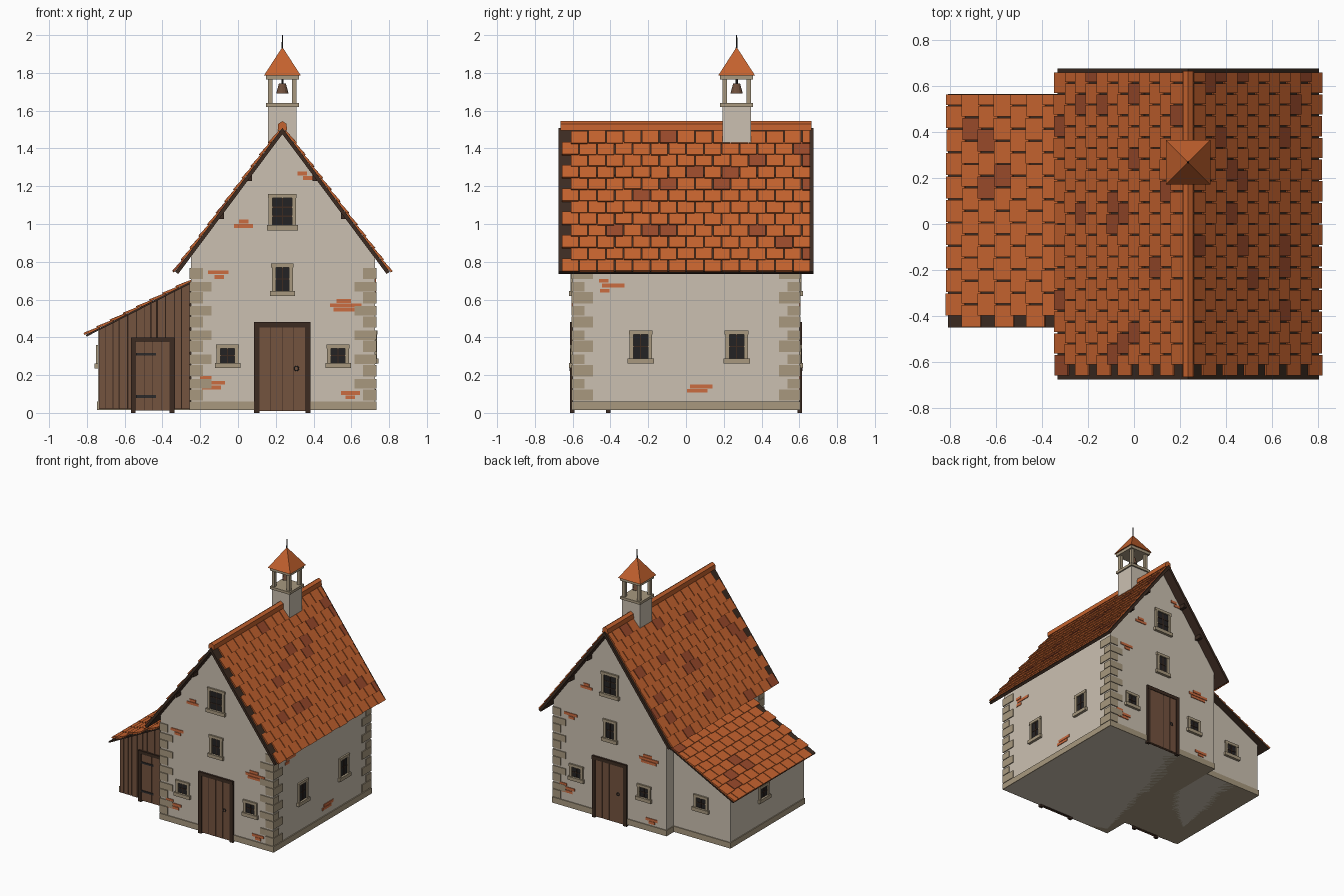
import bpy, bmesh, math, random
from mathutils import Vector

if "Cube" in bpy.data.objects:
    bpy.data.objects.remove(bpy.data.objects["Cube"])

random.seed(4)

def mat(name, hexcol):
    m = bpy.data.materials.new(name)
    srgb = [int(hexcol[i:i + 2], 16) / 255 for i in (0, 2, 4)]
    m.diffuse_color = [c / 12.92 if c < 0.04 else ((c + 0.055) / 1.055) ** 2.4 for c in srgb] + [1]
    m.use_nodes = True
    m.node_tree.nodes["Principled BSDF"].inputs["Base Color"].default_value = m.diffuse_color
    return m

PLASTER, STONE = mat("plaster", "CBC0B1"), mat("stone", "A8997F")
TILE, TILE_DARK = mat("roof_tile", "C4622E"), mat("roof_tile_dark", "98492A")
WOOD, DARK = mat("wood", "74533F"), mat("dark_wood", "3C2B21")
GLASS, IRON = mat("window_glass", "242223"), mat("iron", "2C2A2A")
BRICK, BRONZE = mat("brick", "CB6C40"), mat("bronze", "6E4F3C")

def hexa(bm, pts, mi=0):
    """Six-sided block from bottom four and top four corners."""
    v = [bm.verts.new(p) for p in pts]
    for f in ((3, 2, 1, 0), (4, 5, 6, 7), (0, 1, 5, 4), (1, 2, 6, 5), (2, 3, 7, 6), (3, 0, 4, 7)):
        bm.faces.new([v[i] for i in f]).material_index = mi

def finish(name, bm, *mats):
    bmesh.ops.recalc_face_normals(bm, faces=bm.faces)
    me = bpy.data.meshes.new(name)
    bm.to_mesh(me)
    bm.free()
    for m in mats:
        me.materials.append(m)
    ob = bpy.data.objects.new(name, me)
    bpy.context.collection.objects.link(ob)
    return ob

def boxes(name, items, m):
    """items: (x0, x1, y0, y1, z0, z1)"""
    bm = bmesh.new()
    for a, b, c, d, e, f in items:
        hexa(bm, [(a, c, e), (b, c, e), (b, d, e), (a, d, e), (a, c, f), (b, c, f), (b, d, f), (a, d, f)])
    return finish(name, bm, m)

def prism(name, prof, y0, y1, m):
    """Extrude an x-z profile along y."""
    bm = bmesh.new()
    a = [bm.verts.new((x, y0, z)) for x, z in prof]
    b = [bm.verts.new((x, y1, z)) for x, z in prof]
    bm.faces.new(a)
    bm.faces.new(b[::-1])
    n = len(prof)
    for i in range(n):
        bm.faces.new((a[i], b[i], b[(i + 1) % n], a[(i + 1) % n]))
    return finish(name, bm, m)

# Walls as (origin x, origin y, right direction, outward direction)
CX = 0.235
FRONT = (CX, -0.6, (1, 0), (0, -1))
BACK = (CX, 0.6, (-1, 0), (0, 1))
RIGHT = (0.725, 0, (0, 1), (1, 0))
SHED_FRONT = (0, -0.4, (1, 0), (0, -1))
SHED_BACK = (0, 0.51, (-1, 0), (0, 1))
SHED_LEFT = (-0.74, 0, (0, -1), (-1, 0))

def on_wall(name, wall, items, m):
    """items: (u0, u1, z0, z1, depth0, depth1) measured on a wall"""
    ox, oy, U, N = wall
    out = []
    for u0, u1, z0, z1, d0, d1 in items:
        xs = sorted((ox + U[0] * u0 + N[0] * d0, ox + U[0] * u1 + N[0] * d1))
        ys = sorted((oy + U[1] * u0 + N[1] * d0, oy + U[1] * u1 + N[1] * d1))
        out.append((*xs, *ys, z0, z1))
    return boxes(name, out, m)

def window(wall, u, z, w, h, bars=1):
    l, r, b, t, f = u - w / 2, u + w / 2, z - h / 2, z + h / 2, 0.021
    on_wall("window_frame", wall, [(l, l + f, b, t - f, -.01, .012), (r - f, r, b, t - f, -.01, .012),
            (l - .003, r + .003, t - f, t, -.01, .013), (l - .01, r + .01, b - .006, b + f, -.01, .02)], STONE)
    on_wall("window_glass", wall, [(l + f, r - f, b + f, t - f, -.005, .003)], GLASS)
    gh = h - 2 * f
    on_wall("window_bars", wall, [(u - .003, u + .003, b + f, t - f, 0, .006)] +
            [(l + f, r - f, b + f + gh * k / (bars + 1) - .003, b + f + gh * k / (bars + 1) + .003, 0, .006)
             for k in range(1, bars + 1)], DARK)

def bricks(wall, spots):
    on_wall("exposed_bricks", wall, [(u - w / 2, u + w / 2, z, z + .02, -.01, .005) for u, z, w in spots], BRICK)

# Main house and lean-to walls, with plinths
K = 1.34
gable = lambda x: 1.475 - abs(x - CX) * K
shed_z = lambda x: 0.685 + (x + 0.25) * 0.51
prism("main_walls", [(-.25, .015), (.725, .015), (.725, gable(.725)), (CX, gable(CX)), (-.25, gable(-.25))],
      -.6, .6, PLASTER)
prism("shed_walls", [(-.74, .016), (-.24, .016), (-.24, shed_z(-.24)), (-.74, shed_z(-.74))], -.4, .51, PLASTER)
boxes("main_plinth", [(-.256, .733, -.607, .607, .015, .06)], STONE)
boxes("shed_plinth", [(-.747, -.24, -.402, .517, .016, .06)], STONE)

# Corner stones on three corners
q = []
for sx, sy in ((-1, -1), (1, -1), (1, 1)):
    x, y = (.732, -.256)[sx < 0], sy * .607
    for i in range(11):
        lx, ly = ((.07, .115) if i % 2 == 0 else (.115, .07))
        xs, ys = sorted((x, x - sx * lx)), sorted((y, y - sy * ly))
        q.append((*xs, *ys, .065 + i * .0643, .065 + i * .0643 + (.05 if i % 2 else .06)))
boxes("corner_stones", q, STONE)

# Both gable ends: door, windows, brick patches
for wall in (FRONT, BACK):
    window(wall, 0, 1.065, .145, .185, 2)
    window(wall, 0, .708, .112, .165, 1)
    for u in (-.29, .295):
        window(wall, u, .303, .115, .118)
    on_wall("door_frame", wall, [(-.15, -.122, 0, .48, -.01, .014), (.122, .15, 0, .48, -.01, .014),
                                 (-.15, .15, .453, .48, -.01, .015)], DARK)
    on_wall("door_backing", wall, [(-.122, .122, .01, .453, -.01, .008)], DARK)
    on_wall("door_planks", wall, [(-.122 + i * .061 + .0015, -.061 + i * .061 - .0015, .01, .453, 0, .011)
                                  for i in range(4)], WOOD)
    bpy.ops.mesh.primitive_torus_add(major_radius=.011, minor_radius=.003, major_segments=12, minor_segments=6,
        location=(CX + .075 * wall[2][0], wall[1] + .013 * wall[3][1], .235), rotation=(math.pi / 2, 0, 0))
    bpy.context.object.name = "door_ring"
    bpy.context.object.data.materials.append(IRON)
    bricks(wall, [(-.205, .98, .1), (-.205, 1.003, .05), (.105, 1.257, .05), (.135, 1.233, .05),
                  (-.34, .735, .11), (-.335, .71, .05), (.335, .56, .165), (.325, .583, .075), (.335, .537, .13),
                  (-.375, .125, .1), (-.36, .15, .11), (-.405, .175, .06), (.36, .095, .1), (.36, .073, .05)])

# Side and lean-to windows
for u in (-.24, .268):
    window(RIGHT, u, .352, .12, .17)
bricks(RIGHT, [(-.435, .69, .05), (-.385, .665, .12), (-.43, .637, .05), (.08, .13, .12), (.06, .107, .11)])
window(SHED_BACK, .49, .3, .12, .12)
window(SHED_LEFT, -.1, .3, .12, .12)

# Lean-to plank front
bm = bmesh.new()
x = -.735
while x < -.27:
    w = min(random.uniform(.03, .05), -.25 - x)
    a, b, d = x + .002, x + w - .002, random.uniform(.01, .014)
    hexa(bm, [(a, -.4 - d, .02), (b, -.4 - d, .02), (b, -.4, .02), (a, -.4, .02),
              (a, -.4 - d, shed_z(a)), (b, -.4 - d, shed_z(b)), (b, -.4, shed_z(b)), (a, -.4, shed_z(a))])
    x += w
finish("shed_planks", bm, WOOD)
prism("shed_plank_backing", [(-.735, .02), (-.25, .02), (-.25, shed_z(-.25)), (-.735, shed_z(-.735))],
      -.405, -.39, DARK)
on_wall("shed_door_frame", SHED_FRONT, [(-.567, -.542, 0, .4, 0, .024), (-.362, -.337, 0, .4, 0, .024),
                                        (-.567, -.337, .376, .4, 0, .025)], DARK)
on_wall("shed_door_backing", SHED_FRONT, [(-.542, -.362, .012, .376, 0, .017)], DARK)
on_wall("shed_door", SHED_FRONT, [(-.542 + i * .045 + .0015, -.497 + i * .045 - .0015, .012, .376, 0, .02)
                                  for i in range(4)], WOOD)
on_wall("shed_hinges", SHED_FRONT, [(-.54, -.435, z, z + .014, .015, .025) for z in (.303, .08)], IRON)

# Roof slab with rows of staggered tiles
def roof(name, eave, top, y0, y1, thick, rows, ty0, ty1, tw, odd):
    e, t = Vector((eave[0], 0, eave[1])), Vector((top[0], 0, top[1]))
    u = (t - e).normalized()
    n = Vector((-u.z, 0, u.x))
    if n.z < 0:
        n = -n
    flat = lambda p: (p.x, p.z)
    # slab top ends vertically above the slab bottom
    prism(name + "_slab", [flat(e), flat(t), (t.x, t.z + thick / n.z), flat(e + n * thick)], y0, y1, DARK)
    pitch = (t - e).length / rows
    bm = bmesh.new()
    for r in range(rows):
        y = ty0 + (tw / 2 if r % 2 == odd else 0)
        while y < ty1 - .01:
            a, b = y + .003, min(y + tw, ty1) - .003
            s0 = r * pitch - .004 + random.uniform(-.003, .003)
            s1 = min(s0 + pitch * 1.12, (t - e).length + .005)
            lo, hi = e + u * s0 + n * (thick + .003), e + u * s1 + n * (thick - .005)
            h = n * .012
            Y = lambda p, yy: p + Vector((0, yy, 0))
            hexa(bm, [Y(lo, a), Y(lo, b), Y(hi, b), Y(hi, a),
                      Y(lo + h, a), Y(lo + h, b), Y(hi + h, b), Y(hi + h, a)], int(random.random() < .09))
            y += tw
    finish(name + "_tiles", bm, TILE, TILE_DARK)

for s, side in ((-1, "left"), (1, "right")):
    roof("roof_" + side, (CX + s * .552, 1.475 - .552 * K), (CX, 1.475), -.675, .675, .02, 12, -.66, .66, .0943, 1)
roof("shed_roof", (-.802, shed_z(-.802)), (-.245, shed_z(-.245)), -.45, .565, .01, 8, -.45, .565, .1015, 0)

# Ridge cap and purlin ends
prism("ridge_cap", [(CX - .025, 1.495), (CX + .025, 1.495), (CX + .022, 1.53), (CX, 1.545), (CX - .022, 1.53)],
      -.665, .665, TILE)
boxes("purlins", [(CX + o - .015, CX + o + .015, -.655, .655, gable(CX + o) - .012, gable(CX + o) + .018)
                  for o in (-.325, -.175, .175, .325)], DARK)

# Bell turret
BY = .268
def sq(r, z0, z1):
    return (CX - r, CX + r, BY - r, BY + r, z0, z1)
boxes("turret_base", [sq(.076, 1.43, 1.62)], PLASTER)
boxes("turret_ledges", [sq(.087, 1.62, 1.64), sq(.087, 1.765, 1.79)], STONE)
boxes("turret_posts", [(CX + i * .064 - .012, CX + i * .064 + .012, BY + j * .064 - .012, BY + j * .064 + .012,
                        1.635, 1.77) for i in (-1, 1) for j in (-1, 1)], STONE)

def cone(name, r1, r2, z0, z1, n, m, rot=0):
    bpy.ops.mesh.primitive_cone_add(vertices=n, radius1=r1, radius2=r2, depth=z1 - z0,
                                    location=(CX, BY, (z0 + z1) / 2), rotation=(0, 0, rot))
    bpy.context.object.name = name
    bpy.context.object.data.materials.append(m)

cone("turret_roof", .097 * math.sqrt(2), 0, 1.787, 1.937, 4, TILE, math.pi / 4)
cone("spire", .005, .003, 1.92, 2.0, 6, IRON)
cone("bell", .033, .018, 1.69, 1.745, 12, BRONZE)
cone("bell_hanger", .006, .006, 1.74, 1.768, 6, IRON)
